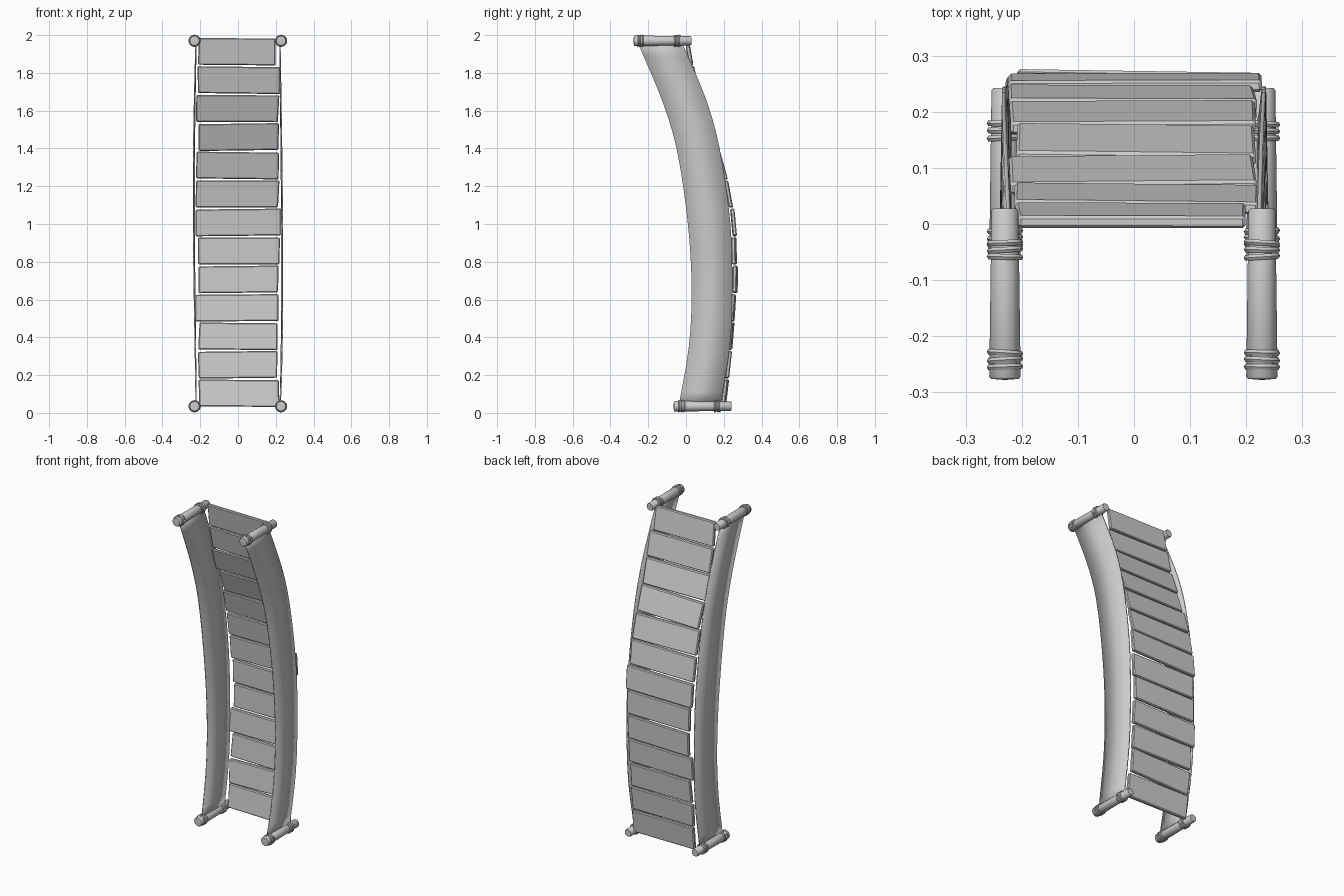
import bpy, bmesh, math, random
from mathutils import Matrix

if "Cube" in bpy.data.objects:
    bpy.data.objects.remove(bpy.data.objects["Cube"])

random.seed(4)

# Side profile of the bridge as (z, y): net front edge, net back edge, plank centres
FRONT = [(0.03, -0.04), (0.35, 0.015), (0.65, 0.03), (1.0, 0.01),
         (1.4, -0.05), (1.65, -0.125), (1.97, -0.26)]
BACK = [(0.03, 0.18), (0.35, 0.232), (0.65, 0.245), (1.0, 0.235),
        (1.4, 0.178), (1.65, 0.11), (1.97, -0.025)]
PLANK = [(0.03, 0.197), (0.18, 0.215), (0.4, 0.237), (0.7, 0.255), (1.0, 0.248),
         (1.24, 0.21), (1.39, 0.168), (1.54, 0.113), (1.69, 0.062),
         (1.84, 0.028), (1.98, 0.003)]


def curve_y(pts, z):
    """Smooth interpolation of y at height z."""
    def slope(i):
        a, b = pts[max(i - 1, 0)], pts[min(i + 1, len(pts) - 1)]
        return (b[1] - a[1]) / (b[0] - a[0])
    z = min(max(z, pts[0][0]), pts[-1][0])
    i = max(k for k in range(len(pts) - 1) if pts[k][0] <= z)
    (z0, y0), (z1, y1) = pts[i], pts[i + 1]
    h = z1 - z0
    t = (z - z0) / h
    return ((2*t**3 - 3*t**2 + 1) * y0 + (t**3 - 2*t**2 + t) * h * slope(i)
            + (3*t**2 - 2*t**3) * y1 + (t**3 - t**2) * h * slope(i + 1))


def make(name, bm, smooth=False):
    bmesh.ops.recalc_face_normals(bm, faces=bm.faces)
    me = bpy.data.meshes.new(name)
    bm.to_mesh(me)
    bm.free()
    ob = bpy.data.objects.new(name, me)
    bpy.context.collection.objects.link(ob)
    if smooth:
        bpy.context.view_layer.objects.active = ob
        ob.select_set(True)
        bpy.ops.object.shade_smooth_by_angle(angle=math.radians(40))
        ob.select_set(False)
    return ob


# Planks: irregular bevelled boards following the plank curve
ENDS = [(-.21, .22), (-.215, .212), (-.213, .217), (-.232, .222), (-.215, .217),
        (-.22, .225), (-.233, .232), (-.226, .22), (-.225, .22), (-.212, .22),
        (-.226, .22), (-.22, .225), (-.213, .208)]
for i, (xl, xr) in enumerate(ENDS):
    z = 0.104 + i * 0.1507
    half = 0.071
    y0, y1 = curve_y(PLANK, z - half), curve_y(PLANK, z + half)
    shift = 0.006 if i in (4, 6) else 0.0
    bm = bmesh.new()
    bmesh.ops.create_cube(bm, size=1)
    skew = random.uniform(-0.005, 0.005)
    twist = random.uniform(-0.004, 0.004)
    inset = {(s, u): random.uniform(0, 0.01) for s in (-1, 1) for u in (-1, 1)}
    for v in bm.verts:
        s = 1 if v.co.x > 0 else -1
        up = 1 if v.co.z > 0 else -1
        x = (xr if s > 0 else xl) - s * inset[s, up]
        y = (y1 if up > 0 else y0) + shift + s * twist + v.co.y * 0.022
        v.co = (x, y, z + up * half + s * skew * 0.6)
    bmesh.ops.bevel(bm, geom=bm.edges[:], offset=0.005, segments=1,
                    affect='EDGES', profile=0.5)
    make(f"plank_{i + 1}", bm)

# Side nets: thin curved sheets bowing slightly outward
for side, label, peak in ((-1, "left", 1.15), (1, "right", 0.75)):
    bm = bmesh.new()
    prev = None
    n = 24
    for k in range(n + 1):
        z = 0.03 + 1.94 * k / n
        bow = math.sin(math.pi * (k / n) ** (math.log(0.5) / math.log(peak / 2)))
        row = [bm.verts.new((side * (0.222 + 0.014 * bow), curve_y(FRONT, z), z)),
               bm.verts.new((side * (0.222 + 0.010 * bow), curve_y(BACK, z), z))]
        if prev:
            bm.faces.new((prev[0], prev[1], row[1], row[0]))
        prev = row
    net = make(f"side_net_{label}", bm, True)
    mod = net.modifiers.new("thickness", 'SOLIDIFY')
    mod.thickness = 0.007
    mod.offset = 0

# Posts with flat heads, and rope lashings round them
TO_Y = Matrix.Rotation(-math.pi / 2, 4, 'X')   # local z -> world y


def post(name, x, y0, y1, z):
    bm = bmesh.new()
    prof = [(0, 0), (0.025, 0.002), (0.028, 0.006), (0.024, y1 - y0 - 0.004),
            (0.021, y1 - y0), (0, y1 - y0)]
    vs = [bm.verts.new((r, 0, h)) for r, h in prof]
    es = [bm.edges.new(p) for p in zip(vs, vs[1:])]
    bmesh.ops.spin(bm, geom=vs + es, cent=(0, 0, 0), axis=(0, 0, 1),
                   angle=2 * math.pi, steps=12)
    bmesh.ops.remove_doubles(bm, verts=bm.verts[:], dist=1e-4)
    bm.transform(Matrix.Translation((x, y0, z)) @ TO_Y)
    make(name, bm, True)


def lashing(name, x, y, z):
    bm = bmesh.new()
    N, M = 16, 6
    for j in (-1, 0, 1):
        tilt = random.uniform(-0.07, 0.07)
        grid = []
        for a in range(N):
            t = 2 * math.pi * a / N
            ring = []
            for b in range(M):
                p = 2 * math.pi * b / M
                r = 0.0265 + 0.006 * math.cos(p)
                ring.append(bm.verts.new((
                    x + r * math.cos(t),
                    y + j * 0.0125 + 0.006 * math.sin(p) + tilt * r * math.cos(t),
                    z + r * math.sin(t))))
            grid.append(ring)
        for a in range(N):
            for b in range(M):
                c, d = (a + 1) % N, (b + 1) % M
                bm.faces.new((grid[a][b], grid[c][b], grid[c][d], grid[a][d]))
    make(name, bm, True)


for x, side in ((-0.23, "left"), (0.228, "right")):
    for level, y0, y1, z, ropes in (("top", -0.278, 0.028, 1.97, (-0.242, -0.046)),
                                    ("bottom", -0.066, 0.242, 0.035, (-0.025, 0.166))):
        post(f"{level}_post_{side}", x, y0, y1, z)
        for k, y in enumerate(ropes):
            lashing(f"{level}_lashing_{side}_{k + 1}", x, y, z)
